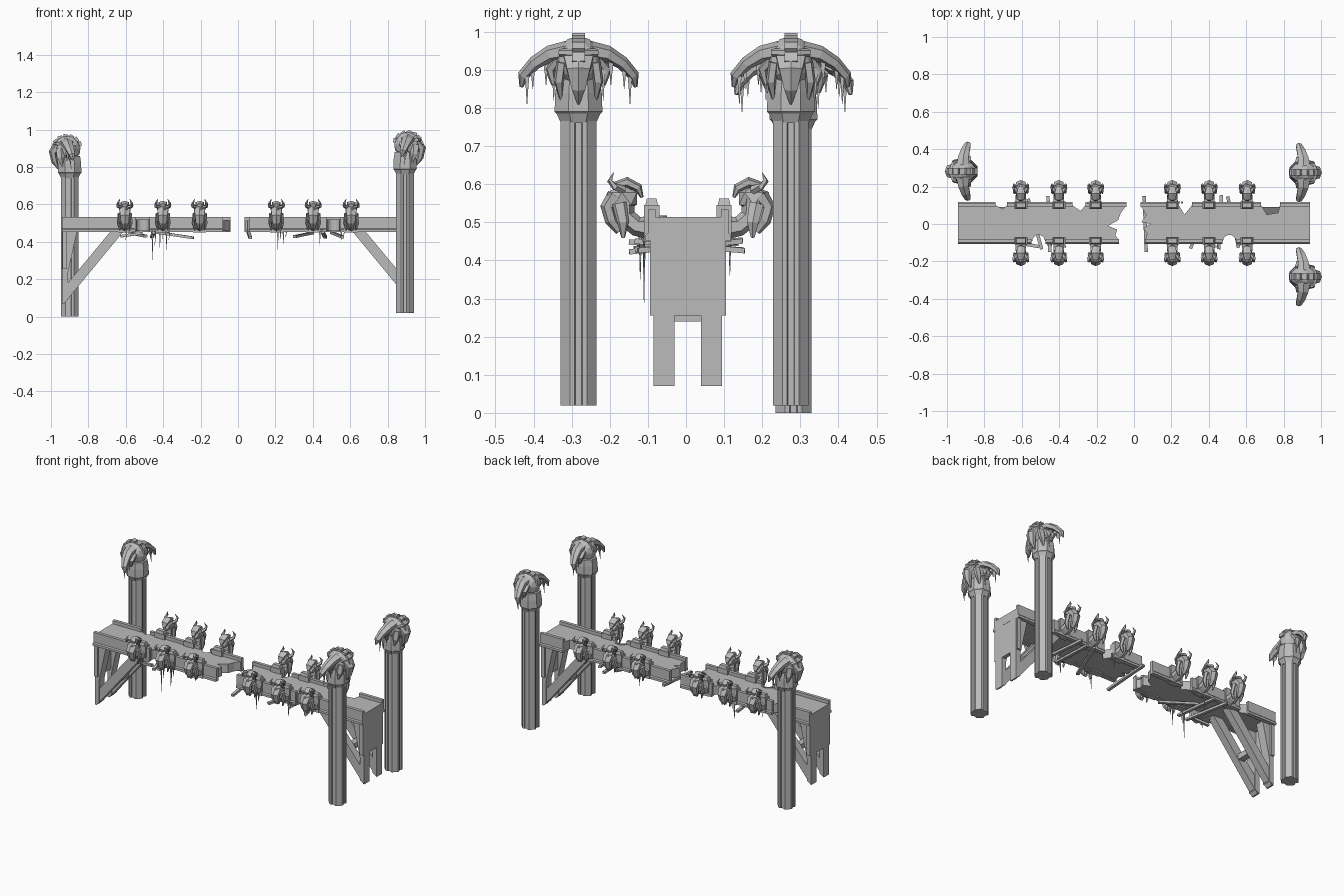
import bpy, bmesh, math, random
from mathutils import Vector, Matrix

random.seed(4)
if "Cube" in bpy.data.objects:
    bpy.data.objects.remove(bpy.data.objects["Cube"])

stone = bpy.data.materials.new("grey stone")
stone.use_nodes = True
GREY = (0.5, 0.5, 0.5, 1)
stone.diffuse_color = GREY
stone.node_tree.nodes["Principled BSDF"].inputs["Base Color"].default_value = GREY


def finish(name, bm):
    bmesh.ops.recalc_face_normals(bm, faces=bm.faces)
    mesh = bpy.data.meshes.new(name)
    bm.to_mesh(mesh)
    bm.free()
    mesh.materials.append(stone)
    return mesh


def place(name, mesh, matrix=Matrix()):
    ob = bpy.data.objects.new(name, mesh)
    ob.matrix_world = matrix
    bpy.context.collection.objects.link(ob)


def prism(bm, pts, axis, lo, hi):
    """Extrude a 2D outline along an axis; the two other axes keep xyz order."""
    def lift(p, d):
        q = list(p)
        q.insert("xyz".index(axis), d)
        return q
    a = [bm.verts.new(lift(p, lo)) for p in pts]
    b = [bm.verts.new(lift(p, hi)) for p in pts]
    bm.faces.new(a)
    bm.faces.new(b)
    for i in range(len(pts)):
        j = (i + 1) % len(pts)
        bm.faces.new((a[i], a[j], b[j], b[i]))


def box(bm, x0, x1, y0, y1, z0, z1):
    prism(bm, [(x0, y0), (x1, y0), (x1, y1), (x0, y1)], "z", z0, z1)


def loft(bm, path, radii, ref=(1, 0, 0), sides=6):
    """Tapered tube; each radius is (along ref, across ref)."""
    path = [Vector(p) for p in path]
    rings = []
    for i, p in enumerate(path):
        t = (path[min(i + 1, len(path) - 1)] - path[max(i - 1, 0)]).normalized()
        u = Vector(ref)
        u = (u - t * u.dot(t)).normalized()
        v = t.cross(u)
        ring = []
        for k in range(sides):
            a = 2 * math.pi * (k + 0.5) / sides
            ring.append(bm.verts.new(p + u * math.cos(a) * radii[i][0] + v * math.sin(a) * radii[i][1]))
        rings.append(ring)
    for r, s in zip(rings, rings[1:]):
        for k in range(sides):
            j = (k + 1) % sides
            bm.faces.new((r[k], r[j], s[j], s[k]))
    bm.faces.new(rings[0])
    bm.faces.new(rings[-1])


def blob(bm, centre, size, detail=2):
    m = Matrix.Translation(centre) @ Matrix.Diagonal((*size, 1))
    bmesh.ops.create_icosphere(bm, subdivisions=detail, radius=1, matrix=m)


def drip(bm, x, y, top, bottom, r=0.007):
    loft(bm, [(x, y, top), (x + r / 2, y, (top + bottom) / 2), (x, y, bottom)],
         [(r, r), (r / 2, r / 2), (0.001, 0.001)], sides=4)


# Fluted octagonal column with capital
bm = bmesh.new()
side = [(0.047, -0.022), (0.047, -0.01), (0.041, -0.008), (0.041, 0.008), (0.047, 0.01), (0.047, 0.022)]
outline = []
for k in range(4):
    rot = Matrix.Rotation(k * math.pi / 2, 2)
    outline += [rot @ Vector(p) for p in side]
prism(bm, outline, "z", 0, 0.76)
loft(bm, [(0, 0, z) for z in (0.74, 0.765, 0.77, 0.82, 0.86)],
     [(r, r) for r in (0.05, 0.062, 0.068, 0.066, 0.06)], sides=8)
column = finish("column", bm)

# Big horned head, facing +x
bm = bmesh.new()
blob(bm, (0.015, 0, 0.9), (0.076, 0.06, 0.07))
loft(bm, [(0.06, 0, 0.91), (0.09, 0, 0.88), (0.08, 0, 0.83), (0.062, 0, 0.79)],
     [(0.045, 0.03), (0.035, 0.022), (0.02, 0.018), (0.003, 0.003)], ref=(0, 1, 0))
for s in (-1, 1):
    loft(bm, [(0.055, s * 0.045, 0.9), (0.05, s * 0.052, 0.85), (0.035, s * 0.045, 0.8)],
         [(0.024, 0.014), (0.022, 0.014), (0.004, 0.004)], sides=5)
    loft(bm, [(0.07, s * 0.012, 0.925), (0.062, s * 0.05, 0.925)], [(0.02, 0.012), (0.012, 0.01)])
for k in range(7):
    a = math.radians(10 + 25 * k)
    m = (Matrix.Translation((0.015 + 0.073 * math.cos(a), 0, 0.9 + 0.066 * math.sin(a)))
         @ Matrix.Rotation(-a - 0.25, 4, "Y") @ Matrix.Diagonal((0.018, 0.034, 0.026, 1)))
    bmesh.ops.create_cube(bm, size=1, matrix=m)
crested_head = finish("crested_head", bm)

bm = bmesh.new()
for s in (-1, 1):
    loft(bm, [(0.015, s * 0.03, 0.93), (0.012, s * 0.075, 0.922), (0, s * 0.115, 0.898),
              (-0.012, s * 0.145, 0.865), (-0.02, s * 0.15, 0.835)],
         [(0.04, 0.026), (0.032, 0.022), (0.026, 0.018), (0.018, 0.015), (0.004, 0.005)])
    for y, top, low in ((0.135, 0.88, 0.79), (0.12, 0.89, 0.83), (0.085, 0.9, 0.84), (0.065, 0.9, 0.8)):
        drip(bm, random.uniform(-0.01, 0.015), s * y, top, low, 0.01)
    loft(bm, [(0, s * 0.05, 0.91), (-0.005, s * 0.075, 0.88), (0, s * 0.065, 0.84)],
         [(0.035, 0.015), (0.025, 0.015), (0.008, 0.006)])
great_horns = finish("great_horns", bm)

for label, x, y, z, turn in (("left_back", 0.893, 0.275, 0.02, 0),
                             ("left_front", 0.893, -0.282, 0.02, 0),
                             ("right_back", -0.9, 0.282, 0, math.pi)):
    m = Matrix.Translation((x, y, z)) @ Matrix.Rotation(turn, 4, "Z")
    place(label + "_column", column, m)
    place(label + "_crested_head", crested_head, m)
    place(label + "_great_horns", great_horns, m)

# Small beast bust on the rail, facing -y
bm = bmesh.new()
box(bm, -0.035, 0.035, -0.11, -0.07, 0.45, 0.545)
loft(bm, [(0, -0.09, 0.54), (0, -0.09, 0.562)], [(0.042, 0.025), (0.034, 0.018)], sides=4)
loft(bm, [(0, -0.09, 0.485), (0, -0.13, 0.49), (0, -0.16, 0.515), (0, -0.165, 0.56)],
     [(0.035, 0.032), (0.032, 0.026), (0.03, 0.028), (0.03, 0.03)])
blob(bm, (0, -0.168, 0.562), (0.035, 0.046, 0.036), 1)
loft(bm, [(0, -0.185, 0.57), (0, -0.205, 0.54), (0, -0.195, 0.505), (0, -0.175, 0.475)],
     [(0.034, 0.022), (0.028, 0.02), (0.024, 0.018), (0.012, 0.01)])
loft(bm, [(0, -0.19, 0.595), (0, -0.155, 0.605), (0, -0.125, 0.59), (0, -0.115, 0.565)],
     [(0.016, 0.01), (0.026, 0.014), (0.022, 0.012), (0.008, 0.004)])
for s in (-1, 1):
    loft(bm, [(s * 0.022, -0.165, 0.585), (s * 0.037, -0.185, 0.592), (s * 0.036, -0.2, 0.608),
              (s * 0.026, -0.19, 0.63)],
         [(0.012, 0.012), (0.01, 0.01), (0.007, 0.007), (0.001, 0.001)], ref=(0, 1, 0), sides=5)
    loft(bm, [(s * 0.03, -0.175, 0.55), (s * 0.035, -0.165, 0.5), (s * 0.025, -0.165, 0.46)],
         [(0.008, 0.02), (0.008, 0.016), (0.004, 0.005)], sides=5)
bust = finish("beast_bust", bm)
for x in (-0.605, -0.402, -0.205, 0.205, 0.402, 0.605):
    place("front_beast_bust", bust, Matrix.Translation((x, 0, 0)))
    place("back_beast_bust", bust, Matrix.Translation((x, 0.01, 0)) @ Matrix.Rotation(math.pi, 4, "Z"))

# Broken deck halves with jagged ends, bites and arched openings
breaks = {-1: [(0.08, -0.09), (0.1, -0.06), (0.09, -0.03), (0.14, -0.01), (0.085, 0.02),
               (0.07, 0.06), (0.04, 0.1)],
          1: [(0.06, -0.09), (0.07, -0.05), (0.05, -0.02), (0.09, 0), (0.04, 0.01),
              (0.065, 0.05), (0.035, 0.1)]}
bites = {-1: [(0.26, 0.1), (0.285, 0.07), (0.33, 0.1), (0.68, 0.1), (0.7, 0.08), (0.74, 0.1)],
         1: [(0.24, 0.1), (0.27, 0.05), (0.31, 0.1), (0.68, 0.1), (0.71, 0.05), (0.77, 0.06), (0.78, 0.1)]}
arch = [(0.51 + 0.038 * math.cos(a), -0.09 + 0.036 * math.sin(a))
        for a in [math.pi * k / 8 for k in range(9)]]
for s, label in ((-1, "right"), (1, "left")):
    bm = bmesh.new()
    pts = breaks[s] + bites[s] + [(0.94, 0.1), (0.94, -0.09)] + arch
    prism(bm, [(s * x, y) for x, y in pts], "z", 0.458, 0.514)
    place(label + "_deck", finish("deck", bm))

    bm = bmesh.new()
    loft(bm, [(s * x, y, 0.49) for x, y in arch], [(0.04, 0.006)] * 9, ref=(0, 0, 1), sides=4)
    place(label + "_arched_opening", finish("arched_opening", bm))

    # Moulded rails, split at the gaps
    bm = bmesh.new()
    start = bites[s]
    rails = [(-1, -0.1, breaks[s][0][0], 0.472), (-1, -0.1, 0.548, 0.94),
             (1, 0.112, breaks[s][-1][0], start[0][0]), (1, 0.112, start[2][0], start[3][0]),
             (1, 0.112, start[-1][0], 0.94)]
    for d, edge, x0, x1 in rails:
        prof = [(0, 0.452), (0.006, 0.452), (0.006, 0.466), (0, 0.472), (0, 0.534),
                (-0.02, 0.534), (-0.02, 0.452)]
        prism(bm, [(edge + d * y, z) for y, z in prof], "x", s * x0, s * x1)
    place(label + "_rails", finish("rails", bm))

    # End wall, legs, gussets and diagonal braces
    bm = bmesh.new()
    x0, x1 = sorted((s * 0.915, s * 0.939))
    box(bm, x0, x1, -0.095, 0.105, 0.255, 0.514)
    place(label + "_end_wall", finish("end_wall", bm))
    bm = bmesh.new()
    for lo in (-0.085, 0.04):
        leg = [(0.94, 0.07), (0.94, 0.458), (0.86, 0.458), (0.91, 0.23), (0.91, 0.09)]
        brace = [(0.61, 0.458), (0.68, 0.458), (0.939, 0.145), (0.939, 0.07), (0.93, 0.07)]
        prism(bm, [(s * x, z) for x, z in leg], "y", lo, lo + 0.055)
        prism(bm, [(s * x, z) for x, z in brace], "y", lo + 0.004, lo + 0.05)
    x0, x1 = sorted((s * 0.79, s * 0.83))
    box(bm, x0, x1, -0.06, 0.07, 0.24, 0.275)
    place(label + "_supports", finish("supports", bm))

# Loose planks slung under the deck
bm = bmesh.new()
for x, y, length, turn, tilt in ((-0.35, -0.03, 0.24, 70, 8), (-0.53, 0, 0.28, 15, 3), (-0.455, 0, 0.3, 2, -4),
                                 (0.06, 0, 0.3, 2, 6), (0.46, 0.01, 0.29, -3, -5), (0.53, 0.01, 0.28, 12, 5),
                                 (-0.57, -0.11, 0.12, 80, -8), (0.35, 0, 0.28, -20, 4)):
    m = (Matrix.Translation((x, y, 0.438)) @ Matrix.Rotation(math.radians(turn), 4, "Z")
         @ Matrix.Rotation(math.radians(tilt), 4, "X") @ Matrix.Diagonal((0.018, length, 0.014, 1)))
    bmesh.ops.create_cube(bm, size=1, matrix=m)
place("loose_planks", finish("loose_planks", bm))

# Hanging moss
bm = bmesh.new()
for x, y, low in ((-0.46, -0.11, 0.29), (-0.385, -0.12, 0.35), (-0.6, -0.12, 0.41), (0.21, -0.12, 0.36),
                  (0.435, -0.12, 0.38), (0.55, -0.11, 0.4), (-0.42, 0.115, 0.36), (0.24, 0.115, 0.38)):
    drip(bm, x, y, 0.47, low)
    drip(bm, x + 0.015, y, 0.47, (low + 0.47) / 2)
place("hanging_moss", finish("hanging_moss", bm))
